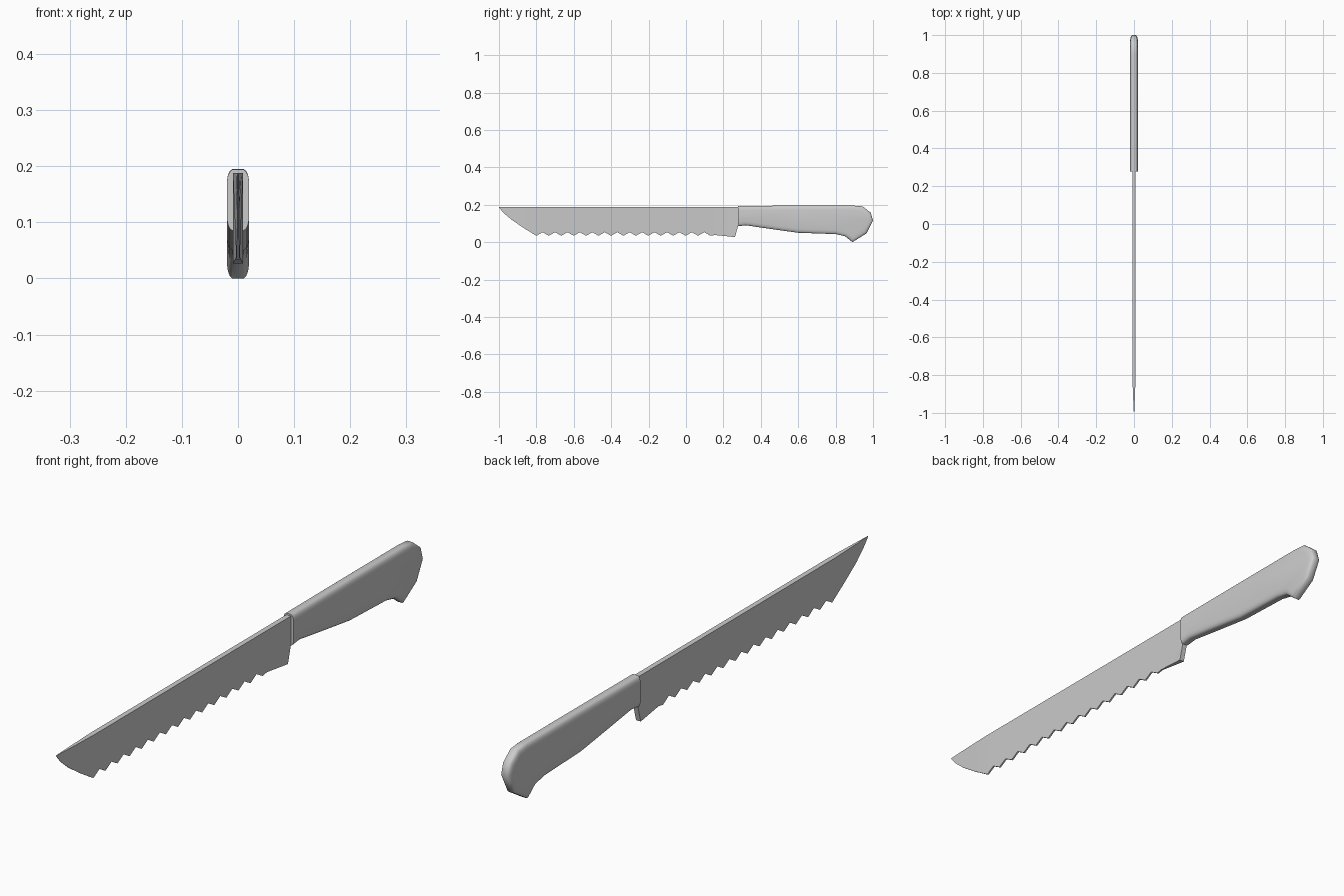
import bpy, bmesh
from mathutils import Vector

if "Cube" in bpy.data.objects:
    bpy.data.objects.remove(bpy.data.objects["Cube"])

def finish(name, bm, angle):
    bmesh.ops.recalc_face_normals(bm, faces=bm.faces[:])
    me = bpy.data.meshes.new(name)
    bm.to_mesh(me)
    bm.free()
    ob = bpy.data.objects.new(name, me)
    bpy.context.collection.objects.link(ob)
    bpy.ops.object.select_all(action='DESELECT')
    ob.select_set(True)
    bpy.context.view_layer.objects.active = ob
    bpy.ops.object.shade_smooth_by_angle(angle=angle)
    return ob

def bridge(bm, a, b):
    n = len(a)
    for i in range(n):
        j = (i + 1) % n
        bm.faces.new((a[i], a[j], b[j], b[i]))

# Blade: lower edge stations (y, z, half thickness at spine, at edge)
SPINE, T, E = 0.188, 0.009, 0.003
edge = [(-1.0, 0.185, 0.001, 0.001), (-0.975, 0.156, 0.002, 0.001),
        (-0.935, 0.122, 0.004, 0.002), (-0.87, 0.077, 0.0065, 0.002)]
teeth, first, pitch = 15, -0.80, 0.0665
for i in range(teeth):
    y = first + i * pitch
    edge.append((y, 0.034, T, E))
    if i < teeth - 1:
        edge.append((y + pitch / 2, 0.053, T, E))
edge += [(0.155, 0.038, T, E), (0.262, 0.027, T, T),
         (0.279, 0.09, T, T), (0.31, 0.1, T, T)]

bm = bmesh.new()
rings = []
for y, z, ts, te in edge:
    rings.append([bm.verts.new(p) for p in
                  ((ts, y, SPINE), (-ts, y, SPINE), (-te, y, z), (te, y, z))])
for a, b in zip(rings, rings[1:]):
    bridge(bm, a, b)
bm.faces.new(rings[0])
bm.faces.new(rings[-1])
finish("blade", bm, 0.35)

# Handle: side outline (y, z), first and last points on the flat front end
outline = [(0.278, 0.194), (0.60, 0.195), (0.90, 0.195), (0.945, 0.191),
           (0.988, 0.157), (1.0, 0.115), (0.965, 0.047), (0.89, 0.0),
           (0.85, 0.032), (0.80, 0.043), (0.60, 0.05), (0.45, 0.071),
           (0.32, 0.09), (0.278, 0.085)]

def inset(points, d):
    pts = [Vector(p) for p in points]
    out = []
    for i, p in enumerate(pts):
        if i == 0:
            out.append(p + Vector((0, -d)))
        elif i == len(pts) - 1:
            out.append(p + Vector((0, d)))
        else:
            a = (p - pts[i - 1]).normalized()
            b = (pts[i + 1] - p).normalized()
            na, nb = Vector((a.y, -a.x)), Vector((b.y, -b.x))
            out.append(p + (na + nb) * (d / (1 + na.dot(nb))))
    return out

# Rounded cross-section: (x, inset) from left face to right face
half = [(0.010, 0.0), (0.015, 0.004), (0.018, 0.011), (0.020, 0.022)]
section = [(-x, d) for x, d in reversed(half)] + half
bm = bmesh.new()
loops = [[bm.verts.new((x, p.x, p.y)) for p in inset(outline, d)] for x, d in section]
for a, b in zip(loops, loops[1:]):
    bridge(bm, a, b)
bm.faces.new(loops[0])
bm.faces.new(loops[-1])
finish("handle", bm, 0.7)
